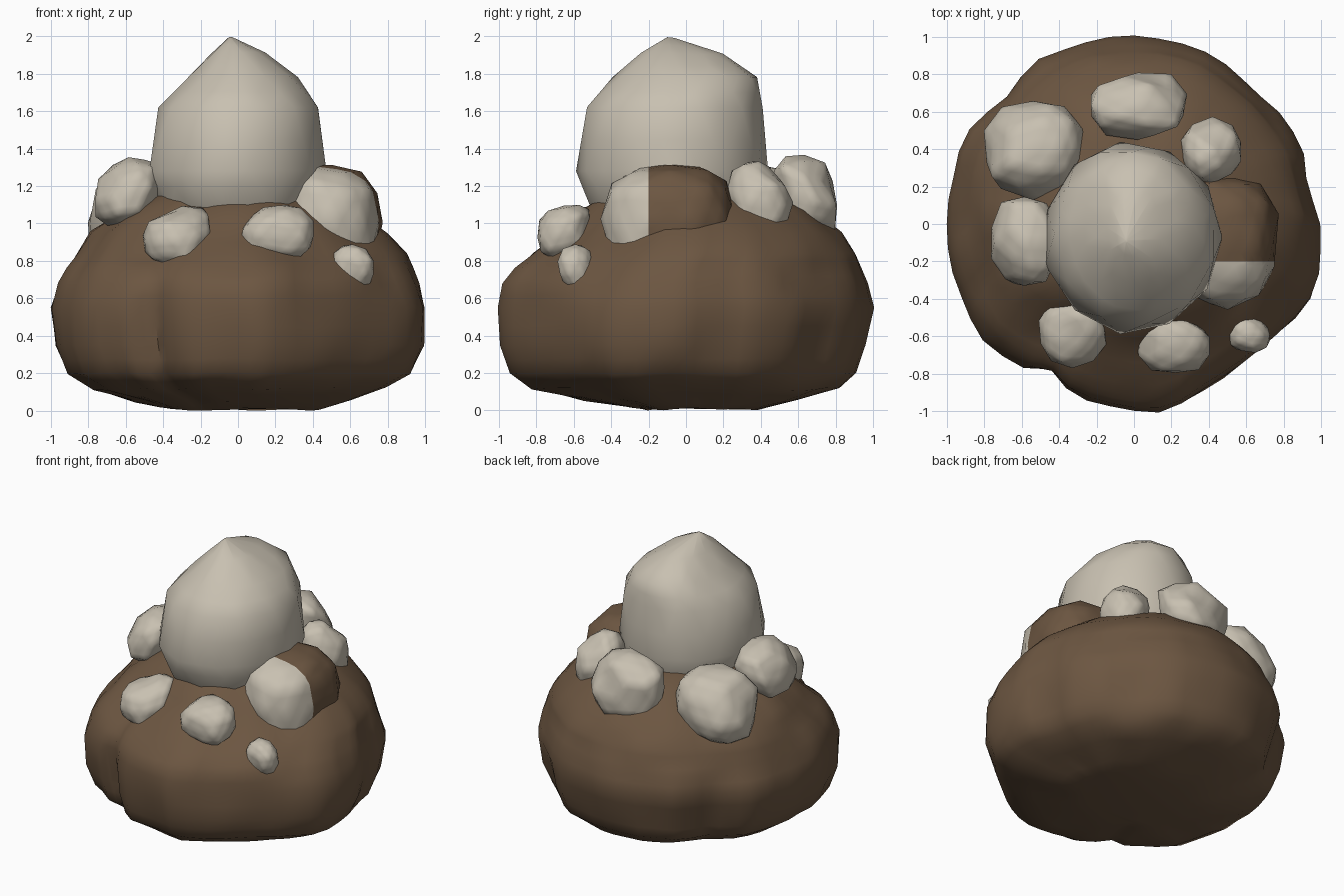
import bpy, bmesh, math
from mathutils import Vector, noise
from mathutils.bvhtree import BVHTree

cube = bpy.data.objects.get("Cube")
if cube:
    bpy.data.objects.remove(cube, do_unlink=True)


def material(name, color):
    m = bpy.data.materials.new(name)
    m.use_nodes = True
    m.diffuse_color = (*color, 1)
    m.node_tree.nodes["Principled BSDF"].inputs["Base Color"].default_value = (*color, 1)
    return m


SOIL = material("brown soil", (0.15, 0.093, 0.053))
STONE = material("pale stone", (0.58, 0.53, 0.44))
parts = []


def finish(bm, name, mat, rough, scale, cuts):
    """Roughen the surface, refine its facets, and make the object."""
    bm.normal_update()
    for v in bm.verts:
        v.co += v.normal * rough * noise.noise(v.co * scale + Vector((len(name), 2.3, 5.1)))
    bmesh.ops.subdivide_edges(bm, edges=bm.edges[:], cuts=cuts, use_grid_fill=True)
    bmesh.ops.recalc_face_normals(bm, faces=bm.faces)
    me = bpy.data.meshes.new(name)
    bm.to_mesh(me)
    bm.free()
    me.materials.append(mat)
    ob = bpy.data.objects.new(name, me)
    bpy.context.collection.objects.link(ob)
    parts.append(ob)
    return ob


def outline_at(outline, deg, high):
    """Interpolate an (angle, low radius, high radius) outline."""
    for (a, low_a, high_a), (b, low_b, high_b) in zip(outline, outline[1:]):
        if a <= deg <= b:
            r = low_a + (high_a - low_a) * high
            s = low_b + (high_b - low_b) * high
            return r + (s - r) * (deg - a) / (b - a)


def loft(name, rings, sides, mat, outline, rough, scale, twist):
    """Stack rings given as z, x min, x max, y min, y max."""
    bm = bmesh.new()
    loops = []
    for i, (z, x0, x1, y0, y1) in enumerate(rings):
        loop = []
        high = min(1, max(0, (z - .35) / .35))
        for k in range(sides):
            deg = 360 * (k + twist * (i % 2)) / sides
            t = math.radians(deg)
            r = outline_at(outline, deg, high)
            loop.append(bm.verts.new(((x0 + x1) / 2 + (x1 - x0) / 2 * r * math.cos(t),
                                      (y0 + y1) / 2 + (y1 - y0) / 2 * r * math.sin(t), z)))
        loops.append(loop)
    for i, (a, b) in enumerate(zip(loops, loops[1:])):
        for k in range(sides):
            n = (k + 1) % sides
            if not twist:
                faces = [(a[k], a[n], b[n], b[k])]
            elif i % 2:
                faces = [(a[k], a[n], b[n]), (a[k], b[n], b[k])]
            else:
                faces = [(a[k], a[n], b[k]), (a[n], b[n], b[k])]
            for f in faces:
                bm.faces.new(f)
    bm.faces.new(loops[0][::-1])
    bm.faces.new(loops[-1])
    return finish(bm, name, mat, rough, scale, 1)


def boulder(name, centre, radii, mat, square, lean, rough):
    """Squarish rounded lump that drops away from the middle of the mound."""
    bm = bmesh.new()
    bmesh.ops.create_icosphere(bm, subdivisions=2, radius=1)
    outward = Vector((centre[0], centre[1], 0)).normalized()
    for v in bm.verts:
        offset = Vector([r * math.copysign(abs(p) ** square, p) for r, p in zip(radii, v.co)])
        offset.z -= lean * offset.dot(outward)
        v.co = Vector(centre) + offset
    return finish(bm, name, mat, rough, 5, 2)


# Soil mound, with a notch beside its front bulge and dents round the side
mound_outline = [(0, 1, 1), (12, .93, .95), (18, .97, .97), (35, .99, .98), (50, .95, .96),
                 (65, .99, .99), (90, 1, 1), (118, 1.01, 1.01), (137, .94, .96), (151, 1.02, 1.01),
                 (180, 1, 1), (200, 1.01, 1), (217, 1.03, 1.01), (232, .97, .97), (240, .88, .92),
                 (246, .94, .95), (257, 1, .98), (270, 1, 1), (278, 1.01, 1), (296, .96, .95),
                 (304, .96, .93), (320, .98, .92), (342, 1.05, 1), (360, 1, 1)]
mound_rings = [(.01, -.42, .45, -.28, .38), (.05, -.55, .6, -.55, .6), (.12, -.77, .79, -.82, .82),
               (.2, -.91, .91, -.94, .91), (.35, -.97, .98, -.98, .96), (.55, -1, 1, -1, 1),
               (.68, -.96, .97, -.99, .97), (.76, -.92, .94, -.92, .94), (.84, -.87, .9, -.8, .91),
               (.95, -.78, .8, -.67, .83), (1.07, -.6, .64, -.55, .68),
               (1.17, -.42, .46, -.42, .48), (1.2, -.2, .2, -.2, .2)]
loft("soil_mound", mound_rings, 48, SOIL, mound_outline, .025, 4, 0)

# Shoulder lump: soil, with a stone front end
shoulder = boulder("soil_shoulder", (.5, -.09, 1.03), (.27, .36, .3), SOIL, .8, .1, .03)
shoulder.data.materials.append(STONE)
bm = bmesh.new()
bm.from_mesh(shoulder.data)
bmesh.ops.bisect_plane(bm, geom=bm.verts[:] + bm.edges[:] + bm.faces[:],
                       plane_co=(0, -.2, 0), plane_no=(0, 1, 0))
for f in bm.faces:
    f.material_index = int(f.calc_center_median().y < -.2)
bm.to_mesh(shoulder.data)
bm.free()

# Large pointed boulder on top
peak_rings = [(1.0, -.36, .36, -.44, .36), (1.1, -.42, .41, -.53, .4), (1.28, -.48, .47, -.585, .44),
              (1.62, -.43, .45, -.53, .42), (1.78, -.27, .32, -.39, .38),
              (1.91, -.15, .15, -.24, .2), (1.995, -.05, -.03, -.1, -.06)]
loft("peak_boulder", peak_rings, 11, STONE, [(0, 1, 1), (360, 1, 1)], .02, 4, .5)

# Smaller stones around the shoulder
stones = {
    "left_stone": ((-.585, -.1, 1.17), (.185, .25, .19)),
    "back_left_stone": ((-.54, .41, 1.07), (.27, .26, .25)),
    "back_stone": ((.02, .63, 1.14), (.27, .18, .22)),
    "back_right_stone": ((.42, .39, 1.14), (.17, .165, .19)),
    "small_stone": ((.61, -.59, .755), (.11, .1, .12)),
    "front_right_stone": ((.22, -.65, .96), (.2, .15, .14)),
    "front_left_stone": ((-.33, -.58, .945), (.18, .18, .16)),
}
for name, (centre, radii) in stones.items():
    boulder(name, centre, radii, STONE, .92, .25, .05)

# Remove buried faces, then smooth
trees = {ob: BVHTree.FromPolygons([v.co for v in ob.data.vertices],
                                  [p.vertices[:] for p in ob.data.polygons]) for ob in parts}


def buried(point, tree):
    near, normal, _, _ = tree.find_nearest(point)
    return (point - near).dot(normal) < -.005


for ob in parts:
    others = [tree for other, tree in trees.items() if other is not ob]
    bm = bmesh.new()
    bm.from_mesh(ob.data)
    hidden = [f for f in bm.faces
              if any(all(buried(v.co, tree) for v in f.verts) for tree in others)]
    bmesh.ops.delete(bm, geom=hidden, context='FACES')
    bm.to_mesh(ob.data)
    bm.free()
    ob.select_set(True)
bpy.context.view_layer.objects.active = parts[0]
bpy.ops.object.shade_smooth_by_angle(angle=math.radians(55))
